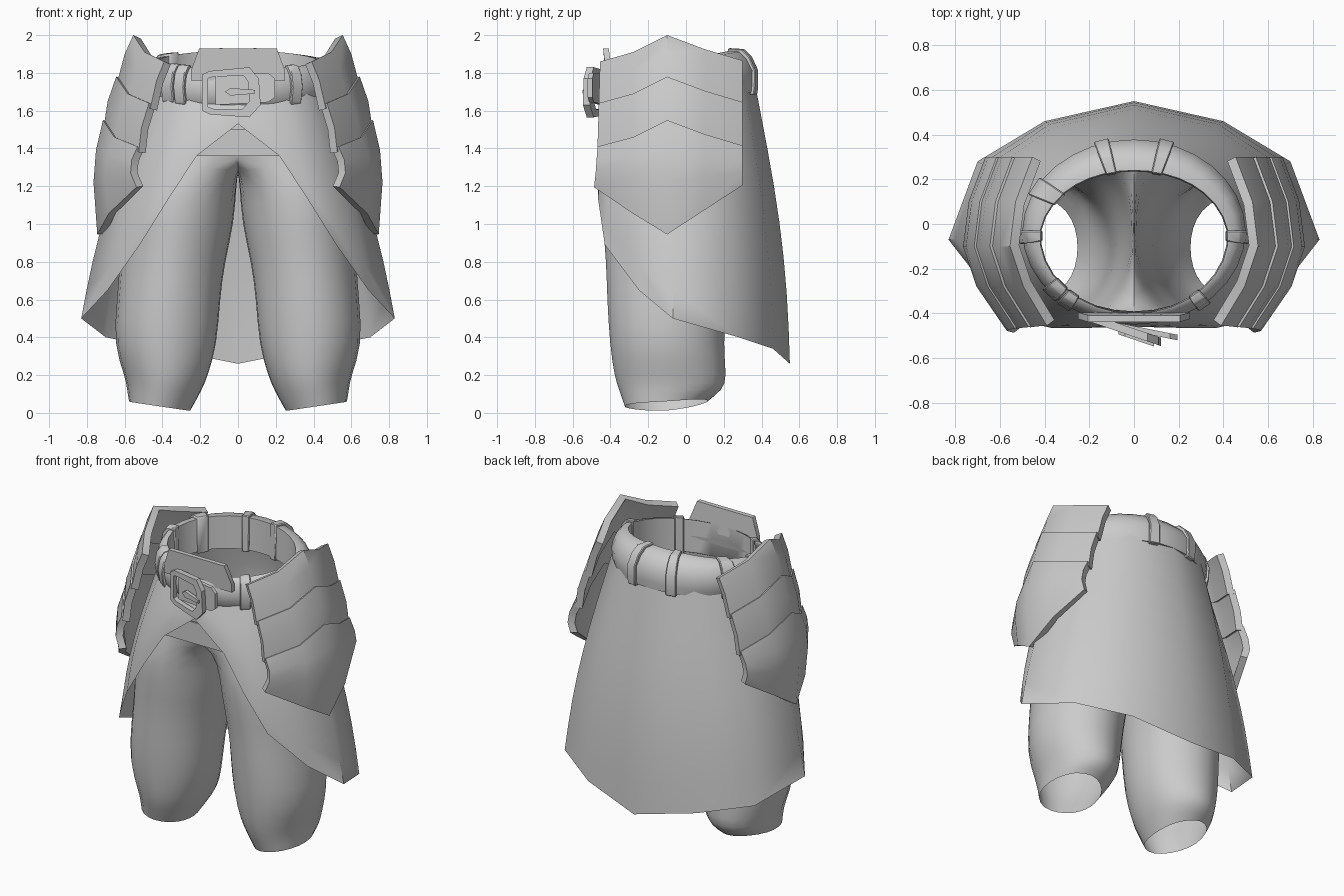
import bpy, math

if "Cube" in bpy.data.objects:
    bpy.data.objects.remove(bpy.data.objects["Cube"])

grey = bpy.data.materials.new("plain grey")
grey.diffuse_color = (0.6, 0.6, 0.6, 1)
grey.use_nodes = True
grey.node_tree.nodes["Principled BSDF"].inputs["Base Color"].default_value = grey.diffuse_color


def make(name, verts, faces, mirror=False, thick=0, subsurf=0, bevel=0, angle=35):
    me = bpy.data.meshes.new(name)
    me.from_pydata(verts, [], faces)
    me.materials.append(grey)
    ob = bpy.data.objects.new(name, me)
    bpy.context.collection.objects.link(ob)
    bpy.ops.object.select_all(action='DESELECT')
    ob.select_set(True)
    bpy.context.view_layer.objects.active = ob
    bpy.ops.object.mode_set(mode='EDIT')
    bpy.ops.mesh.select_all(action='SELECT')
    bpy.ops.mesh.normals_make_consistent(inside=False)
    bpy.ops.object.mode_set(mode='OBJECT')
    if thick:
        m = ob.modifiers.new("thickness", 'SOLIDIFY')
        m.thickness, m.offset = thick, -1
    if bevel:
        m = ob.modifiers.new("bevel", 'BEVEL')
        m.width, m.segments = bevel, 1
    if mirror:
        m = ob.modifiers.new("mirror", 'MIRROR')
        m.use_clip = True
    if subsurf:
        ob.modifiers.new("smooth", 'SUBSURF').levels = subsurf
    for m in list(ob.modifiers):
        bpy.ops.object.modifier_apply(modifier=m.name)
    bpy.ops.object.shade_smooth_by_angle(angle=math.radians(angle))
    return ob


def loft(rows, closed=False):
    """Join rows of equal length into quads."""
    n = len(rows[0])
    verts = [p for r in rows for p in r]
    faces = []
    for i in range(len(rows) - 1):
        for j in range(n if closed else n - 1):
            k = (j + 1) % n
            faces.append((i * n + j, i * n + k, (i + 1) * n + k, (i + 1) * n + j))
    return verts, faces


# Trousers: half hip rings feed into one open leg tube, mirrored
def hip(z, rx, yf, yb):
    pts = []
    for i in range(9):
        a = math.radians(-90 + 22.5 * i)
        x = 0 if i in (0, 8) else rx * math.cos(a)
        pts.append((x, (yf + yb) / 2 + (yb - yf) / 2 * math.sin(a), z))
    return pts


hips = [hip(1.72, .46, -.40, .32), hip(1.55, .5, -.43, .36), hip(1.37, .58, -.44, .38)]
leg_data = [(1.22, .004, .61, -.46, .37), (1.0, .025, .62, -.45, .34), (.8, .075, .63, -.43, .29),
            (.6, .10, .645, -.425, .23), (.36, .115, .665, -.41, .20), (.19, .165, .60, -.385, .225),
            (.12, .195, .59, -.36, .20), (.035, .255, .58, -.33, .12)]
crotch = [(0, .2, 1.30), (0, 0, 1.27), (0, -.25, 1.30)]
rings = [hips[-1] + crotch]
for z, x0, x1, y0, y1 in leg_data:
    ring = []
    for i in range(12):
        a = math.radians(-135 + (33.75 * i if i <= 8 else 270 + 22.5 * (i - 8)))
        tilt = (.025 * math.cos(a) + .03 * max(0, math.sin(a))) if z < .1 else 0
        ring.append((max(.004, (x0 + x1) / 2 + (x1 - x0) / 2 * 1.04 * math.cos(a)),
                     (y0 + y1) / 2 + (y1 - y0) / 2 * 1.04 * math.sin(a), z + tilt))
    rings.append(ring)
lv, lf = loft(rings, True)
hv, hf = loft(hips)
# share the hip row between both lofts
remap = {18 + i: i for i in range(9)}
off = len(lv)
hf = [tuple(remap.get(v, v + off) for v in f) for f in hf]
make("trousers", lv + hv[:18], lf + hf, mirror=True, subsurf=1, angle=60)

# Skirt: open sheet, short at the front and long at the back
columns = [((0, -.405, 1.68), (0, -.46, 1.53)), ((.1, -.40, 1.68), (.22, -.465, 1.36)),
           ((.25, -.37, 1.68), (.37, -.465, 1.13)), ((.36, -.31, 1.69), (.52, -.43, .89)),
           ((.44, -.20, 1.70), (.69, -.25, .65)), ((.48, -.05, 1.72), (.83, -.07, .50)),
           ((.45, .13, 1.74), (.70, .28, .40)), ((.27, .30, 1.76), (.40, .46, .34)),
           ((0, .36, 1.77), (0, .55, .26))]
rows = []
for s in range(9):
    t = s / 8
    row = []
    for a, b in columns:
        p = [a[i] + (b[i] - a[i]) * t for i in range(3)]
        k = math.sin(math.pi * t) * min(1, a[2] - b[2])
        row.append((p[0] * (1 + .05 * k), p[1] * (1 + .085 * k), p[2]))
    rows.append(row)
make("skirt", *loft(rows), mirror=True, angle=50)


# Belt: padded section swept round a tilted ellipse; loops reuse the section
def belt_section(a, grow=0):
    s, c = math.sin(a), math.cos(a)
    b = max(0, s)
    w = .07 + .03 * s + .04 * b
    sec = [(.05 - .035 * b, -.115), (.012, -.07), (.012 * b, 0), (.012 + .035 * b, .06),
           (.04 + .05 * b, .1), (w + .01, .105), (w + .015, -.11)]
    out = []
    for i, (d, dz) in enumerate(sec):
        g = -d + (grow if i < 5 else -grow * .4)
        out.append(((.50 + g) * c, -.03 + (.42 + g) * s,
                    1.765 + .05 * s + dz + math.copysign(grow * .8, dz) * (dz != 0)))
    return out


belt = [belt_section(2 * math.pi * i / 32) for i in range(33)]
make("belt", *loft(belt, True), angle=50)


def belt_loop(name, deg, half_width, grow=.016):
    secs = [belt_section(math.radians(deg + k * half_width), grow) for k in (-1, 1)]
    v, f = loft(secs, True)
    make(name, v, f + [tuple(range(7)), tuple(range(7, 14))], bevel=.005)


for i, (deg, hw) in enumerate([(73, 4), (107, 4), (-52, 4), (-128, 4),
                               (-4, 4), (184, 4), (152, 6), (222, 5)]):
    belt_loop(f"belt_loop_{i + 1}", deg, hw)


# Flat prism from an (x, z) outline; y is a function of x
def prism(name, outline, yfun, thick, bevel=0):
    n = len(outline)
    v = [(x, yfun(x) - thick / 2, z) for x, z in outline] + \
        [(x, yfun(x) + thick / 2, z) for x, z in outline]
    f = [tuple(range(n)), tuple(range(n, 2 * n))] + \
        [(i, (i + 1) % n, n + (i + 1) % n, n + i) for i in range(n)]
    make(name, v, f, bevel=bevel)


def slant(x):
    return -.425 - .34 * (x + .2)


# Front tab behind the belt, and the panel under the skirt opening
prism("front_tab", [(-.25, 1.76), (.25, 1.76), (.25, 1.81), (.205, 1.93), (-.205, 1.93), (-.25, 1.81)],
      lambda x: -.425 + .3 * max(0, abs(x) - .2), .03)
prism("front_panel", [(-.22, 1.36), (.22, 1.36), (.13, 1.50), (-.13, 1.50)], lambda x: -.445, .012)

# Buckle frame, prong and strap end
outer = [(-.19, 1.79), (-.15, 1.81), (.06, 1.83), (.11, 1.77), (.12, 1.63), (.06, 1.565), (-.15, 1.58), (-.19, 1.60)]
inner = [(-.16, 1.77), (-.13, 1.78), (.03, 1.785), (.055, 1.75), (.06, 1.65), (.02, 1.605), (-.13, 1.61), (-.16, 1.62)]
loops = [[(x, slant(x) + d, z) for x, z in o]
         for o, d in ((outer, -.012), (inner, -.012), (inner, .025), (outer, .025), (outer, -.012))]
make("buckle_frame", *loft(loops, True))
prism("buckle_prong", [(-.07, 1.70), (-.04, 1.72), (.09, 1.71), (.09, 1.69), (-.04, 1.68)],
      lambda x: slant(x) - .012, .025)
prism("strap_end", [(-.12, 1.63), (.16, 1.645), (.195, 1.67), (.195, 1.77), (.16, 1.80), (-.12, 1.80)],
      lambda x: -.445 - .2 * (x + .12), .025)

# Hip armour: three overlapping curved plates per side
dx = [-.165, -.06, 0, -.025, -.10]
peak = [-.14, -.09, 0, -.075, -.135]
plates = [("hip_plate_upper", [(.555, 2.0, peak), (.60, 1.9, peak), (.64, 1.75, peak)]),
          ("hip_plate_middle", [(.645, 1.78, peak), (.69, 1.65, peak), (.71, 1.52, peak)]),
          ("hip_plate_lower", [(.715, 1.55, peak), (.752, 1.39, [-.05, -.03, 0, -.02, -.05]),
                               (.765, 1.22, [.05, .03, 0, .03, .05]),
                               (.745, .945, [.25, .11, 0, .13, .26])])]
for name, prof in plates:
    rows = []
    for x, z, dz in prof:
        low = 2 - z
        ys = [-.455 - .03 * low, -.28, -.10, .10, .30]
        rows.append([(x + dx[j] - (.04 * low if j == 0 else 0), ys[j], z + dz[j]) for j in range(5)])
    v, f = loft(rows)
    f = [q[::-1] for q in f]
    make(name, v, f, mirror=True, thick=.045, angle=40)
